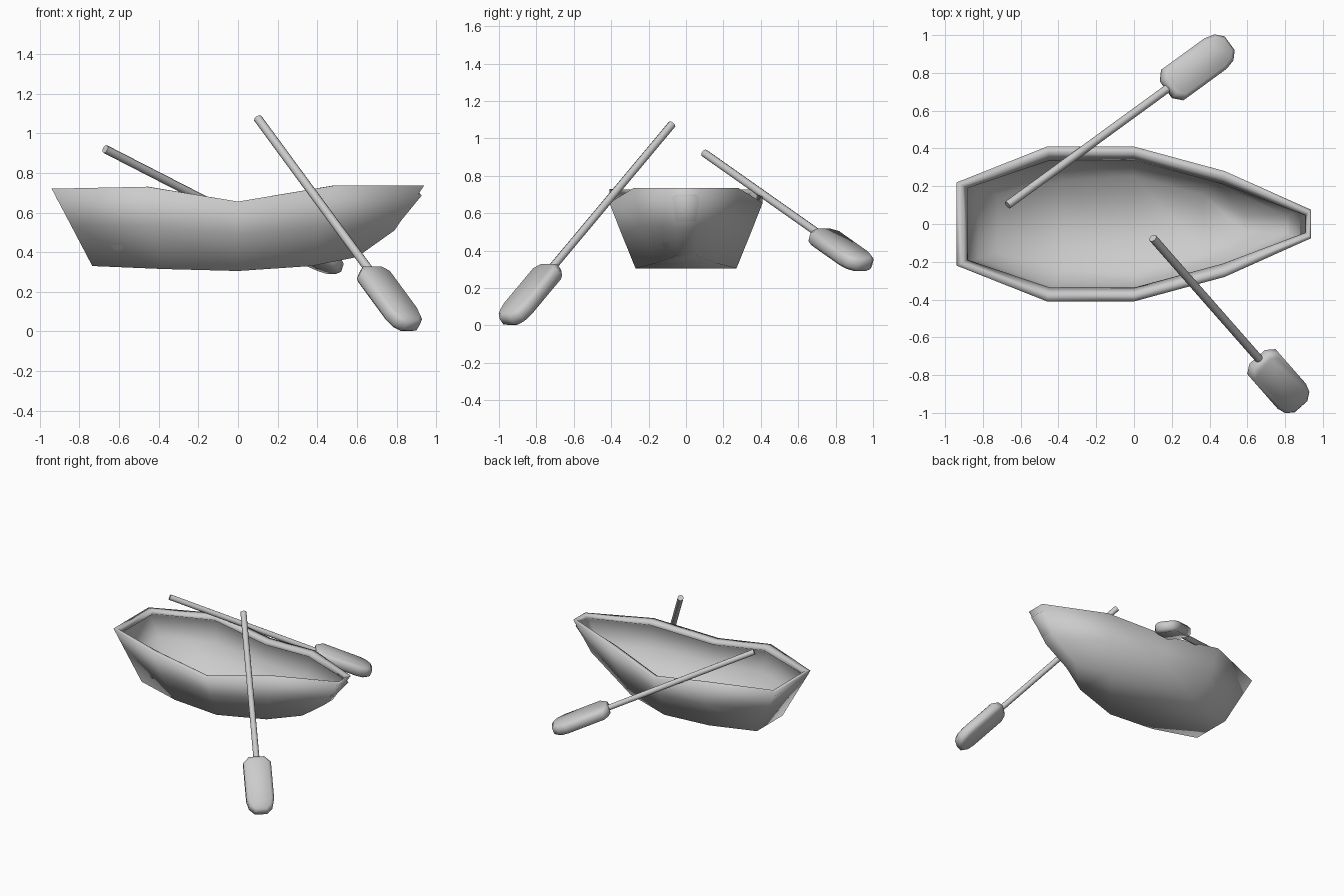
import bpy
import bmesh
from mathutils import Vector, Matrix

if "Cube" in bpy.data.objects:
    bpy.data.objects.remove(bpy.data.objects["Cube"], do_unlink=True)

GREY = (0.6, 0.6, 0.6, 1)
grey = bpy.data.materials.new("plain grey")
grey.use_nodes = True
grey.diffuse_color = GREY
grey.node_tree.nodes["Principled BSDF"].inputs["Base Color"].default_value = GREY


def make_object(name, bm, angle=None):
    """Turn a bmesh into a smooth shaded object."""
    bmesh.ops.recalc_face_normals(bm, faces=bm.faces)
    mesh = bpy.data.meshes.new(name)
    bm.to_mesh(mesh)
    bm.free()
    mesh.materials.append(grey)
    obj = bpy.data.objects.new(name, mesh)
    bpy.context.collection.objects.link(obj)
    bpy.context.view_layer.objects.active = obj
    for other in bpy.context.selected_objects:
        other.select_set(False)
    obj.select_set(True)
    if angle is None:
        bpy.ops.object.shade_smooth()
    else:
        bpy.ops.object.shade_smooth_by_angle(angle=angle)
    return obj


# Hull stations from stern to bow: floor edge, bilge and gunwale (x, half width, z),
# each with the inward shift (x, y) of the overhanging rim
stations = [
    ([(-0.735, 0.16, 0.33), (-0.84, 0.191, 0.53), (-0.94, 0.22, 0.72)], (0.06, 0.03)),
    ([(-0.38, 0.25, 0.315), (-0.43, 0.35, 0.53), (-0.46, 0.41, 0.73)], (0.015, 0.073)),
    ([(0, 0.27, 0.305), (0, 0.345, 0.49), (0, 0.41, 0.655)], (0, 0.073)),
    ([(0.37, 0.17, 0.33), (0.43, 0.24, 0.53), (0.48, 0.28, 0.735)], (-0.01, 0.07)),
    ([(0.6, 0.05, 0.375), (0.79, 0.06, 0.51), (0.938, 0.075, 0.735)], (-0.03, 0.03)),
]


def half_section(side, dx, dy):
    """Outer side, rim with a small lip, then back down the thin inner side."""
    low, mid, top = [Vector(p) for p in side]

    def inward(p, share, rise):
        return p + Vector((dx * share, -dy * share, rise))

    return [low, mid, top, inward(top, 0.5, 0), inward(top, 1, -0.025),
            inward(top, 0.4, -0.05), inward(mid, 0.25, 0), inward(low, 0.25, 0.015)]


bm = bmesh.new()
rows = []
for side, shift in stations:
    half = half_section(side, *shift)
    ring = half + [Vector((p.x, -p.y, p.z)) for p in reversed(half)]
    rows.append([bm.verts.new(p) for p in ring])
# Sides, bottom, rim and inside
for a, b in zip(rows, rows[1:]):
    for i in range(len(a)):
        j = (i + 1) % len(a)
        bm.faces.new((a[i], a[j], b[j], b[i]))
# Transom and bow plate, outside and inside
for row in (rows[0], rows[-1]):
    for i in range(len(row) // 2 - 1):
        bm.faces.new((row[i], row[i + 1], row[-2 - i], row[-1 - i]))
make_object("hull", bm)


def oar(name, grip, tip):
    """A round shaft with a flat bevelled blade, running from grip to tip."""
    grip, tip = Vector(grip), Vector(tip)
    d = (tip - grip).normalized()
    length = (tip - grip).length
    wide = d.cross(Vector((0, 0, 1))).normalized()
    flat = d.cross(wide)
    frame = Matrix((wide, flat, d)).transposed().to_4x4()
    frame.translation = grip

    # Shaft
    bm = bmesh.new()
    shaft_len = length - 0.4
    bmesh.ops.create_cone(bm, cap_ends=True, segments=8, radius1=0.022,
                          radius2=0.022, depth=shaft_len)
    bmesh.ops.translate(bm, verts=bm.verts, vec=(0, 0, shaft_len / 2))
    shaft = make_object(name + "_shaft", bm, 0.9)
    shaft.matrix_world = frame

    # Blade outline: half width and distance back from the tip
    half = [(0.055, 0.435), (0.1, 0.39), (0.1, 0.1), (0.085, 0.04), (0.045, 0)]
    outline = half + [(-w, s) for w, s in reversed(half)]
    bm = bmesh.new()
    face = bm.faces.new([bm.verts.new((w, -0.041, length - s)) for w, s in outline])
    top = bmesh.ops.extrude_face_region(bm, geom=[face])
    bmesh.ops.translate(bm, vec=(0, 0.082, 0),
                        verts=[v for v in top["geom"] if isinstance(v, bmesh.types.BMVert)])
    blade = make_object(name + "_blade", bm)
    blade.matrix_world = frame
    bevel = blade.modifiers.new("edge", "BEVEL")
    bevel.width = 0.02
    bevel.segments = 1
    bevel.limit_method = "ANGLE"
    bevel.angle_limit = 1.2


oar("right_oar", (0.10, -0.075, 1.075), (0.875, -0.957, 0.02))
oar("left_oar", (-0.67, 0.1, 0.92), (0.5, 0.952, 0.32))
